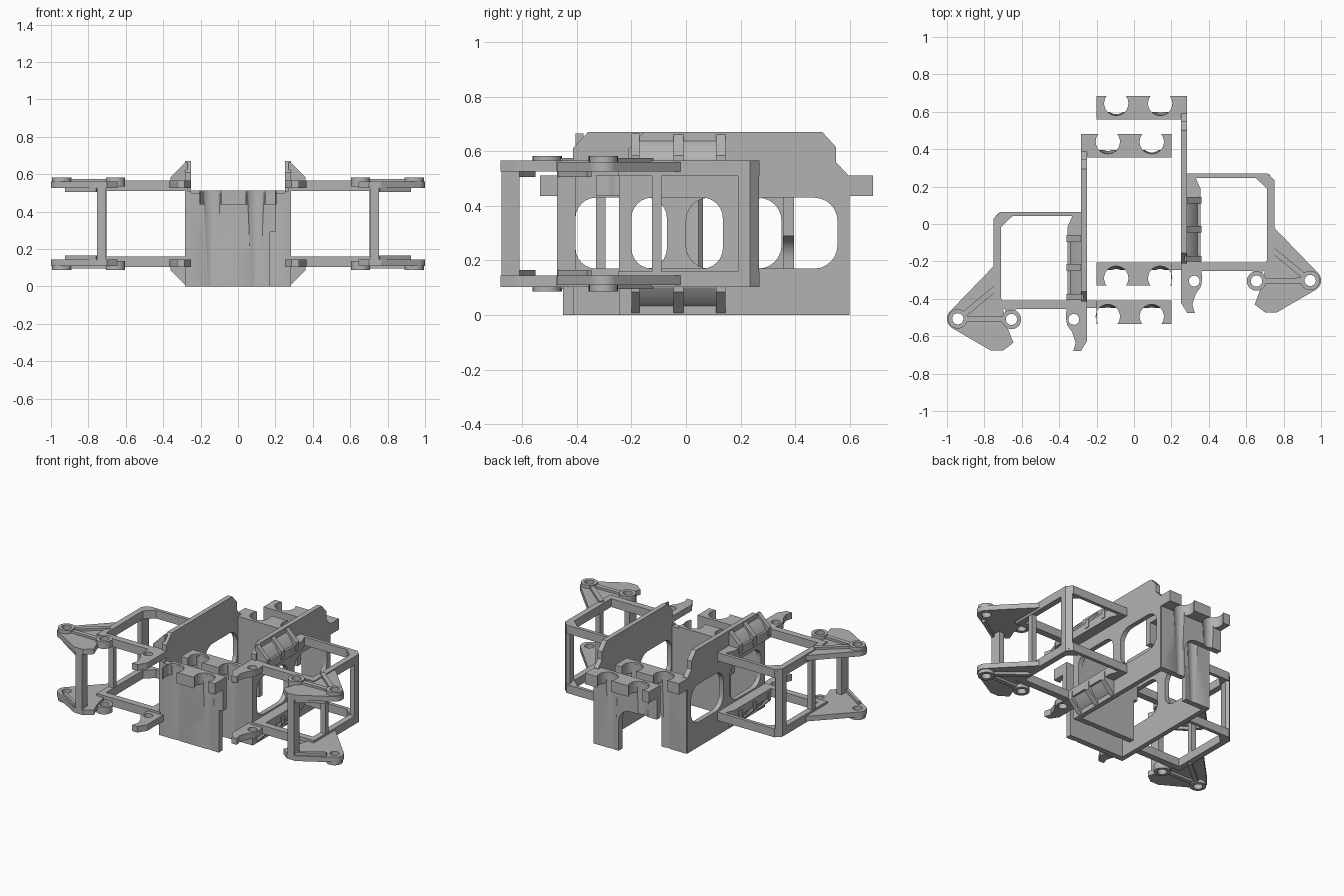
import bpy, bmesh, math
from mathutils import Vector, Matrix

old = bpy.data.objects.get("Cube")
if old:
    bpy.data.objects.remove(old, do_unlink=True)

grey = bpy.data.materials.new("plain_grey")
grey.use_nodes = True
COL = (0.45, 0.45, 0.45, 1)
grey.diffuse_color = COL
grey.node_tree.nodes["Principled BSDF"].inputs["Base Color"].default_value = COL

MID = 0.335        # height of the top / bottom symmetry plane
SHIFT = -0.205     # stagger of the mirrored half
parts = []


def add(name, bm):
    bmesh.ops.recalc_face_normals(bm, faces=bm.faces)
    me = bpy.data.meshes.new(name)
    bm.to_mesh(me)
    bm.free()
    me.materials.append(grey)
    ob = bpy.data.objects.new(name, me)
    bpy.context.collection.objects.link(ob)
    parts.append(ob)
    return ob


def slab(name, loops, axis, lo, hi):
    """Extrude an outline (with optional hole loops) along an axis."""
    place = {"x": lambda a, b, h: (h, a, b),
             "y": lambda a, b, h: (a, h, b),
             "z": lambda a, b, h: (a, b, h)}[axis]
    bm = bmesh.new()
    for loop in loops:
        vs = [bm.verts.new(place(a, b, lo)) for a, b in loop]
        for i, v in enumerate(vs):
            bm.edges.new((v, vs[i - 1]))
    bmesh.ops.triangle_fill(bm, edges=bm.edges[:], use_beauty=True)
    ext = bmesh.ops.extrude_face_region(bm, geom=bm.faces[:])
    move = Vector(place(0, 0, hi - lo))
    for v in ext["geom"]:
        if isinstance(v, bmesh.types.BMVert):
            v.co += move
    return add(name, bm)


def arc(cx, cy, r, a0, a1, n=12, flip=1):
    return [(cx + r * math.cos(a0 + (a1 - a0) * i / n),
             cy + flip * r * math.sin(a0 + (a1 - a0) * i / n)) for i in range(n + 1)]


def circle(cx, cy, r):
    return arc(cx, cy, r, 0, math.tau, 24)[:-1]


def rect(a0, b0, a1, b1):
    return [(a0, b0), (a1, b0), (a1, b1), (a0, b1)]


def rounded(a0, b0, a1, b1, r):
    q = math.pi / 2
    corners = [(a1 - r, b1 - r), (a0 + r, b1 - r), (a0 + r, b0 + r), (a1 - r, b0 + r)]
    return [p for i, (a, b) in enumerate(corners) for p in arc(a, b, r, i * q, i * q + q, 6)]


def strut(p, q, w):
    """Thin rectangle in plan from p to q."""
    p, q = Vector(p), Vector(q)
    n = (q - p).orthogonal().normalized() * w / 2
    return [tuple(p + n), tuple(q + n), tuple(q - n), tuple(p - n)]


def both(name, loops, lo, hi):
    """Horizontal slab at the top and its twin at the bottom."""
    slab("upper_" + name, loops, "z", lo, hi)
    slab("lower_" + name, loops, "z", 2 * MID - hi, 2 * MID - lo)


# Side plate with two rounded windows
outline = [(-.245, 0), (.592, 0), (.592, .515), (.55, .56), (.55, .615), (.5, .67),
           (-.155, .67), (-.21, .61), (-.21, .51), (-.245, .51)]
slab("side_plate", [outline, rounded(-.2, .17, .135, .43, .075),
                    rounded(.205, .17, .555, .43, .085)], "x", .25, .283)

# Snap clips and the fluted end panels beneath them
HOLES, R = (-.095, .14), .065


def clip(name, wall, d, right):
    out, cy = wall + d * .125, wall + d * .085
    t = math.asin(.04 / R)
    edge = [(-.2, wall), (-.2, out)]
    for x in HOLES:
        edge += arc(x, cy, R, math.pi - t, math.tau + t, 20, d)
    slab(name, [edge + [(right, out), (right, wall)]], "z", .437, .512)


def panel(name, profile, wall, d):
    ob = slab(name, [profile], "y", *sorted((wall, wall + d * .04)))
    for x in HOLES:
        bm = bmesh.new()
        bmesh.ops.create_cone(bm, cap_ends=True, segments=32, radius1=.045, radius2=R, depth=.7,
                              matrix=Matrix.Translation((x, wall + d * .085, .2)))
        cutter = add("flute_cutter", bm)
        parts.remove(cutter)
        cutter.hide_render = True
        mod = ob.modifiers.new("flute", "BOOLEAN")
        mod.operation, mod.object = "DIFFERENCE", cutter
        bpy.context.view_layer.objects.active = ob
        bpy.ops.object.modifier_apply(modifier=mod.name)
        bpy.data.objects.remove(cutter, do_unlink=True)


clip("rear_clip", .56, 1, .283)
clip("front_clip", -.205, -1, .2)
arch = arc(.0, .2, .09, 0, math.pi / 2, 8)
panel("rear_panel", [(.28, 0), (.09, 0)] + arch + [(-.2, .29), (-.2, .5), (.28, .5)], .56, 1)
panel("front_panel", [(.28, 0), (-.17, 0), (-.17, .29), (-.2, .29), (-.2, .5), (.28, .5)],
      -.205, -1)

# Toothed mounting wedges along the plate, top and bottom
wedge = [(.27, .53), (.36, .53), (.36, .585), (.28, .665), (.27, .665)]
recess = [(.27, .53), (.34, .53), (.34, .57), (.31, .62), (.27, .645)]
for y0, y1, shape in ((-.2, -.17, wedge), (-.17, -.045, recess), (-.045, -.01, wedge),
                      (-.01, .11, recess), (.11, .145, wedge)):
    slab("upper_mount_tooth", [shape], "y", y0, y1)
    slab("lower_mount_tooth", [[(x, 2 * MID - z) for x, z in shape]], "y", y0, y1)

# Arm frame rings
both("arm_frame", [[(.27, .27), (.715, .27), (.75, .235), (.75, -.25), (.27, -.25)],
                   [(.33, .247), (.65, .247), (.71, .19), (.71, -.205), (.355, -.205),
                    (.355, .19)]], .51, .567)

# Upright posts between the rings
POSTS = {"rear_post": [(.715, .19), (.75, .19), (.75, .235), (.72, .267), (.703, .25)],
         "middle_post": rect(.712, -.125, .748, -.09),
         "front_post": [(.712, -.405), (.75, -.405), (.755, -.472), (.705, -.472)]}
for name, shape in POSTS.items():
    slab(name, [shape], "z", .12, .55)

# Triangular wings with screw bosses and stiffening ribs
TIP, INNER, HOOK = (.942, -.302), (.655, -.305), (.322, -.305)
wing = [(.74, -.02), (.75, -.02), (.982, -.26)] + arc(*TIP, .058, .7, -1.1, 8) + \
       [(.765, -.472), (.70, -.472), (.645, -.43), (.672, -.36), (.70, -.25)]
both("wing", [wing, circle(*TIP, .03)], .525, .56)
for name, spot in (("tip_boss", TIP), ("inner_boss", INNER)):
    both(name, [circle(*spot, .052), circle(*spot, .03)], .535, .583)
both("wing_rib", [strut((.73, -.13), (.905, -.275), .03)], .55, .575)
both("cross_rib", [strut((.70, -.305), (.893, -.302), .03)], .55, .575)
both("wing_edge", [strut((.755, -.46), (.92, -.355), .02)], .505, .56)
both("boss_neck", [strut((.655, -.26), (.665, -.23), .06)], .535, .565)

# Curved hooks at the front of the plate
hook = [(.25, -.21), (.25, -.42), (.285, -.475), (.325, -.475), (.312, -.43), (.33, -.375),
        (.358, -.335), (.365, -.29), (.355, -.21)]
both("hook", [hook, circle(*HOOK, .029)], .525, .567)

# Mirror the half across and stagger it
flip = Matrix.Translation((0, SHIFT, 0)) @ Matrix.Diagonal((-1, 1, 1, 1))
for ob in parts[:]:
    twin = ob.copy()
    twin.data = ob.data.copy()
    twin.data.transform(flip)
    twin.data.flip_normals()
    twin.name = "right_" + ob.name
    ob.name = "left_" + ob.name
    bpy.context.collection.objects.link(twin)
    parts.append(twin)

bpy.ops.object.select_all(action="DESELECT")
for ob in parts:
    ob.select_set(True)
bpy.context.view_layer.objects.active = parts[0]
bpy.ops.object.shade_smooth_by_angle(angle=math.radians(30))
